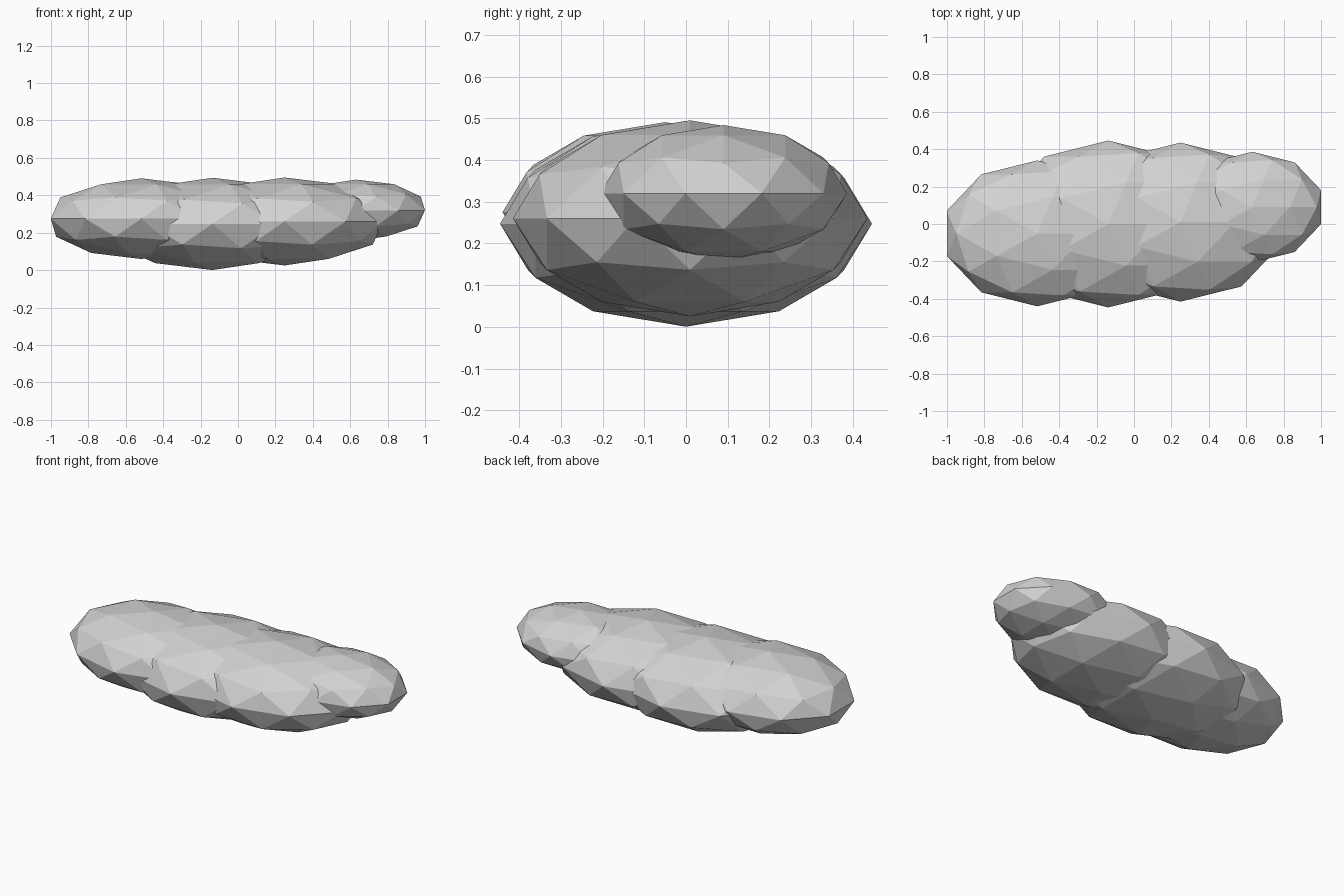
import bpy
from mathutils import Vector

cube = bpy.data.objects.get("Cube")
if cube:
    bpy.data.objects.remove(cube, do_unlink=True)

# Single pale grey material
grey = bpy.data.materials.new("pale_grey")
grey.use_nodes = True
colour = (0.65, 0.65, 0.65, 1)
grey.diffuse_color = colour
grey.node_tree.nodes["Principled BSDF"].inputs["Base Color"].default_value = colour

# All puffs share one squashed low-poly proportion
STRETCH = Vector((1.305, 1.0, 0.553))


def puff(name, centre, radius):
    bpy.ops.mesh.primitive_ico_sphere_add(subdivisions=2, radius=1, location=centre)
    obj = bpy.context.object
    obj.name = name
    obj.scale = STRETCH * radius
    bpy.ops.object.transform_apply(location=False, rotation=False, scale=True)
    bpy.ops.object.shade_flat()
    obj.data.materials.append(grey)


# Overlapping cloud puffs from right (-x) to left (+x)
puff("cloud_puff_right_end", (-0.517, -0.05, 0.275), 0.39)
puff("cloud_puff_middle", (-0.137, 0.0, 0.247), 0.446)
puff("cloud_puff_inner_left", (0.249, 0.01, 0.26), 0.425)
puff("cloud_puff_left_end", (0.632, 0.09, 0.32), 0.296)
